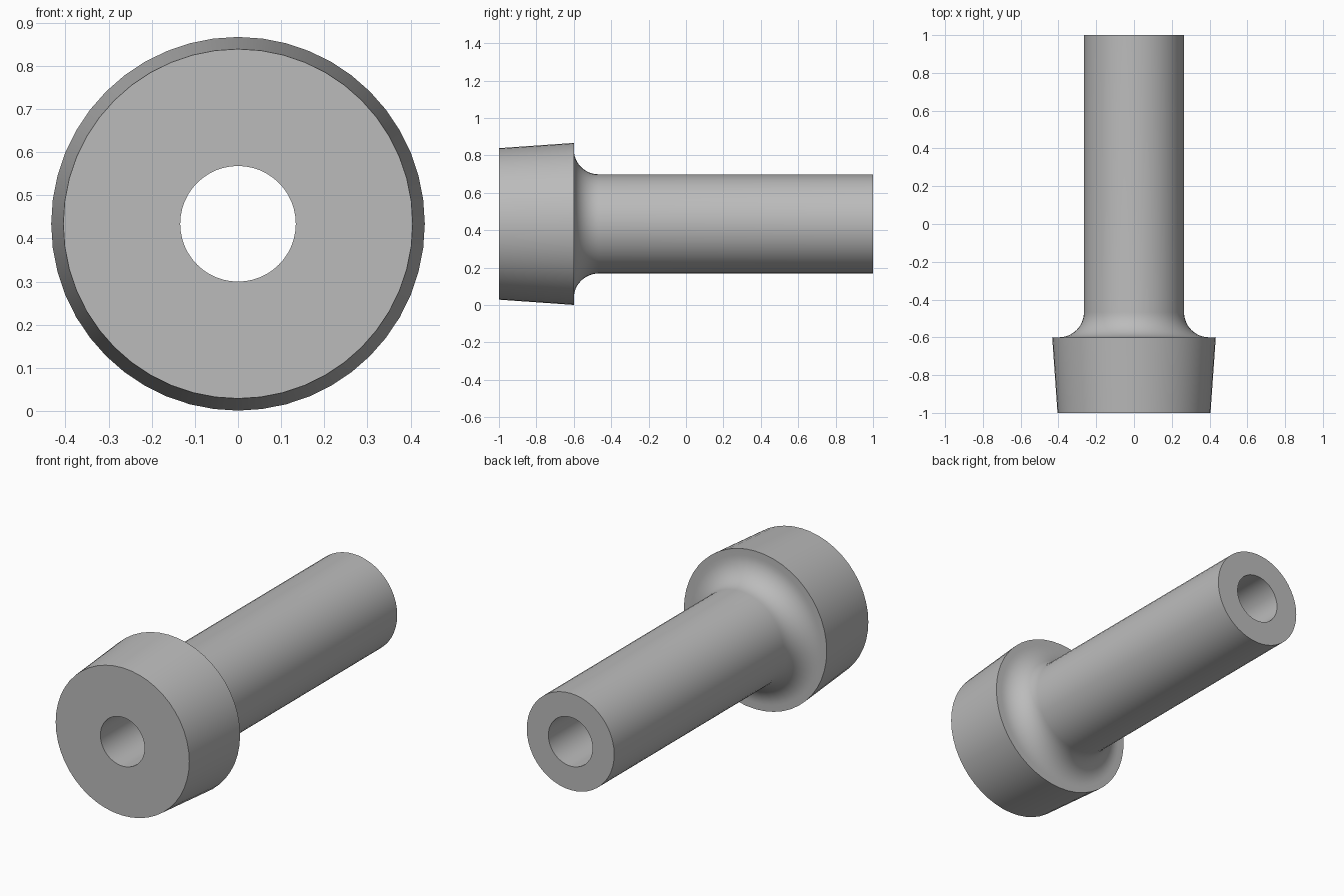
import bpy, bmesh, math
from mathutils import Matrix, Vector

cube = bpy.data.objects.get("Cube")
if cube:
    bpy.data.objects.remove(cube, do_unlink=True)

# Plain grey finish
grey = bpy.data.materials.new("plain_grey")
grey.use_nodes = True
colour = (0.5, 0.5, 0.5, 1)
grey.diffuse_color = colour
grey.node_tree.nodes["Principled BSDF"].inputs["Base Color"].default_value = colour

SIDES = 48
AXIS_Z = 0.434
BORE, SHAFT, FILLET = 0.134, 0.265, 0.133
HEAD_BACK = -0.6

# Half profile as (radius, y): bore, tapered head, concave fillet, shaft
profile = [(BORE, -1), (0.405, -1), (0.433, HEAD_BACK)]
for i in range(13):
    a = math.radians(90 * i / 12)
    profile.append((SHAFT + FILLET * (1 - math.sin(a)),
                    HEAD_BACK + FILLET * (1 - math.cos(a))))
profile += [(SHAFT, 1), (BORE, 1)]

# Spin the closed profile around the long axis
bm = bmesh.new()
verts = [bm.verts.new((0, y, r)) for r, y in profile]
edges = [bm.edges.new((v, verts[(i + 1) % len(verts)])) for i, v in enumerate(verts)]
bmesh.ops.spin(bm, geom=verts + edges, cent=(0, 0, 0), axis=(0, 1, 0),
               angle=math.tau, steps=SIDES, use_merge=True)
bmesh.ops.remove_doubles(bm, verts=bm.verts, dist=0.0001)
bmesh.ops.recalc_face_normals(bm, faces=bm.faces)
bmesh.ops.transform(bm, matrix=Matrix.Translation(Vector((0, 0, AXIS_Z))), verts=bm.verts)

mesh = bpy.data.meshes.new("flanged_sleeve")
bm.to_mesh(mesh)
bm.free()
mesh.materials.append(grey)
sleeve = bpy.data.objects.new("flanged_sleeve", mesh)
bpy.context.collection.objects.link(sleeve)

# Smooth curved walls, keep the rims crisp
bpy.ops.object.select_all(action='DESELECT')
sleeve.select_set(True)
bpy.context.view_layer.objects.active = sleeve
bpy.ops.object.shade_smooth_by_angle(angle=math.radians(30))
